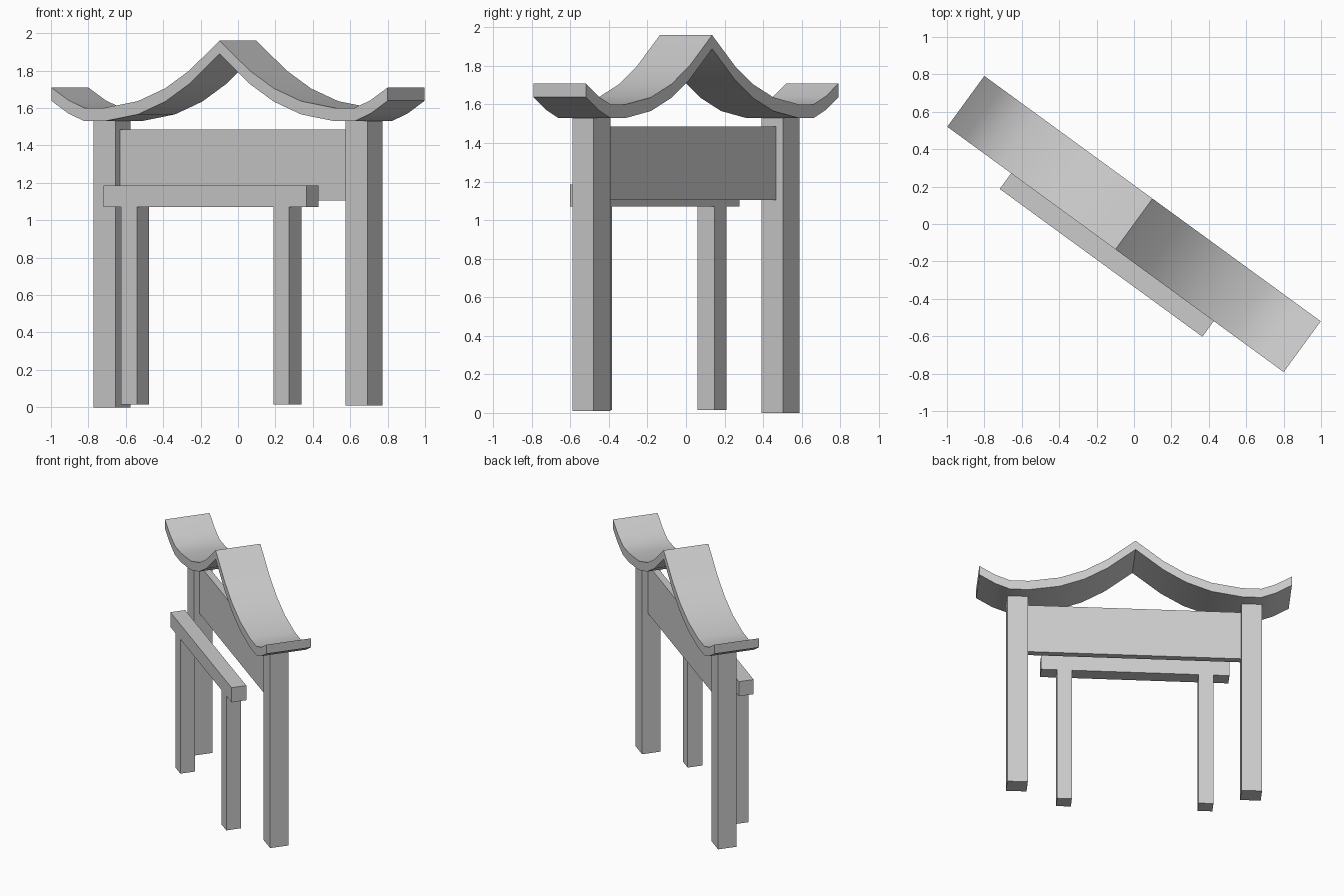
import bpy, bmesh
from math import radians
from mathutils import Matrix

if "Cube" in bpy.data.objects:
    bpy.data.objects.remove(bpy.data.objects["Cube"])

# whole gate is turned about the vertical axis
TURN = Matrix.Rotation(radians(-36.1), 4, 'Z')


def finish(name, bm):
    bmesh.ops.recalc_face_normals(bm, faces=bm.faces)
    bm.transform(TURN)
    mesh = bpy.data.meshes.new(name)
    bm.to_mesh(mesh)
    bm.free()
    ob = bpy.data.objects.new(name, mesh)
    bpy.context.collection.objects.link(ob)
    return ob


def box(name, u, v, length, depth, z0, z1):
    bm = bmesh.new()
    m = Matrix.Translation((u, v, (z0 + z1) / 2)) @ Matrix.Diagonal((length, depth, z1 - z0, 1))
    bmesh.ops.create_cube(bm, size=1, matrix=m)
    return finish(name, bm)


# main posts and sign board between them
box("left_post", -0.834, 0, 0.146, 0.138, 0.0, 1.53)
box("right_post", 0.834, 0, 0.146, 0.138, 0.01, 1.53)
box("sign_board", 0, -0.002, 1.56, 0.05, 1.105, 1.485)

# lower front frame
box("front_beam", -0.02, -0.216, 1.341, 0.111, 1.07, 1.185)
for side, s in (("left", -1), ("right", 1)):
    box(side + "_front_leg", -0.02 + s * 0.504, -0.216, 0.105, 0.111, 0.016, 1.08)

# curved roof: half profile (distance from ridge, top height), mirrored and extruded
half = [(0, 1.96), (0.2, 1.80), (0.36, 1.705), (0.54, 1.637), (0.76, 1.601),
        (0.895, 1.601), (1.0, 1.642), (1.113, 1.71)]
top = [(-a, z) for a, z in reversed(half[1:])] + half
THICK, HALF_DEPTH = 0.071, 0.168
bm = bmesh.new()
rows = [[bm.verts.new((a, v, z - t)) for a, z in top]
        for v, t in ((-HALF_DEPTH, 0), (HALF_DEPTH, 0), (HALF_DEPTH, THICK), (-HALF_DEPTH, THICK))]
for i in range(len(top) - 1):
    for r in range(4):
        p, q = rows[r], rows[(r + 1) % 4]
        bm.faces.new((p[i], p[i + 1], q[i + 1], q[i]))
for end in (0, -1):
    bm.faces.new([r[end] for r in rows])
roof = finish("curved_roof", bm)
bpy.context.view_layer.objects.active = roof
roof.select_set(True)
bpy.ops.object.shade_smooth_by_angle(angle=radians(30))
